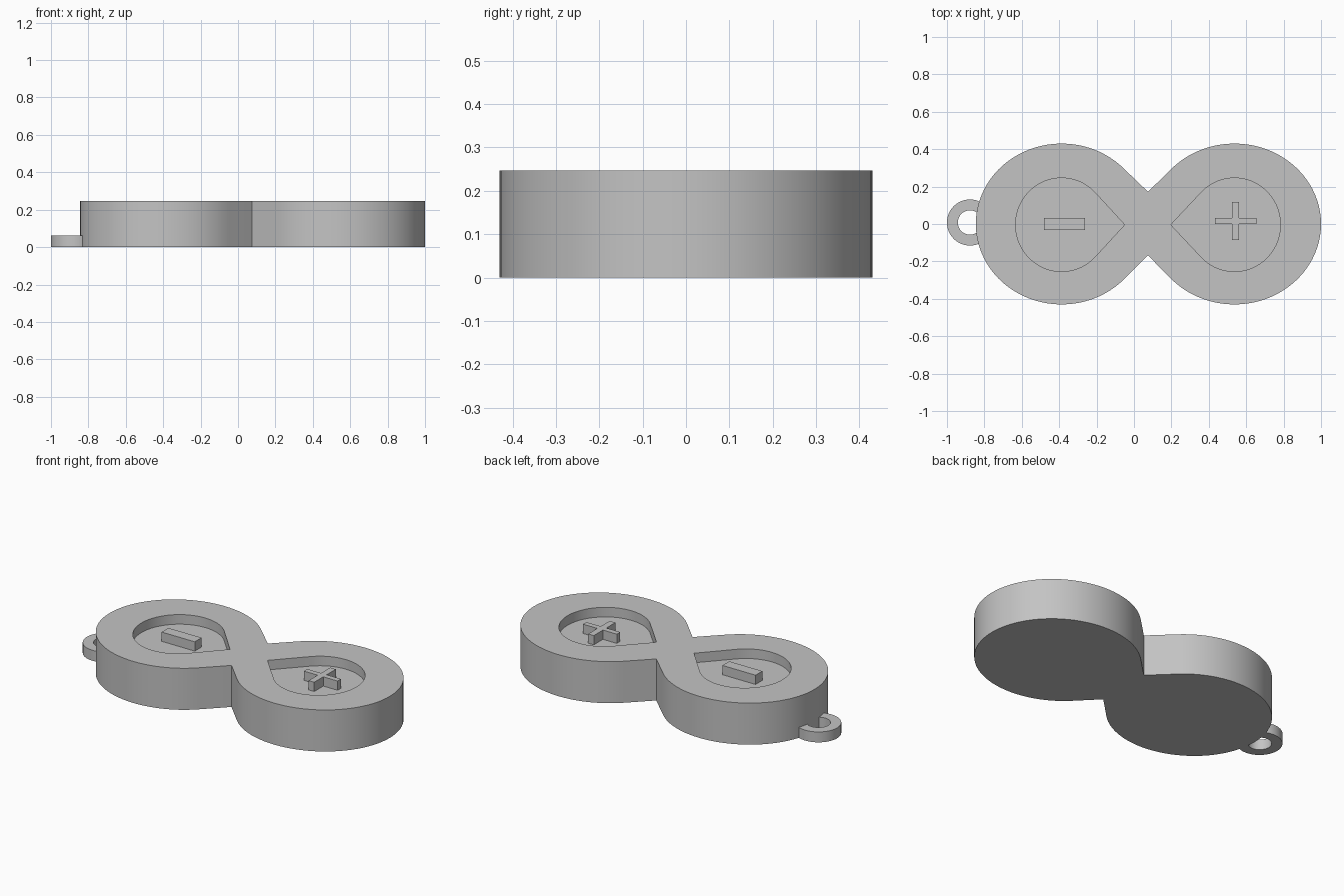
import bpy, bmesh
from math import sin, cos, radians

cube = bpy.data.objects.get("Cube")
if cube:
    bpy.data.objects.remove(cube, do_unlink=True)

grey = bpy.data.materials.new("plain grey")
grey.use_nodes = True
grey.diffuse_color = (0.55, 0.55, 0.55, 1)
grey.node_tree.nodes["Principled BSDF"].inputs["Base Color"].default_value = (0.55, 0.55, 0.55, 1)

HEIGHT, FLOOR = 0.247, 0.19
LEFT_X, RIGHT_X = -0.387, 0.537


def arc(cx, cy, rx, ry, start, end, steps=64):
    angles = [radians(start + (end - start) * i / steps) for i in range(steps + 1)]
    return [(cx + rx * cos(a), cy + ry * sin(a)) for a in angles]


def prism(name, outline, z0, z1):
    """Extrude a flat outline between two heights."""
    bm = bmesh.new()
    face = bm.faces.new([bm.verts.new((x, y, z0)) for x, y in outline])
    top = bmesh.ops.extrude_face_region(bm, geom=[face])["geom"]
    bmesh.ops.translate(bm, vec=(0, 0, z1 - z0),
                        verts=[g for g in top if isinstance(g, bmesh.types.BMVert)])
    bmesh.ops.recalc_face_normals(bm, faces=bm.faces)
    mesh = bpy.data.meshes.new(name)
    bm.to_mesh(mesh)
    bm.free()
    mesh.materials.append(grey)
    obj = bpy.data.objects.new(name, mesh)
    bpy.context.collection.objects.link(obj)
    return obj


def activate(obj):
    bpy.ops.object.select_all(action="DESELECT")
    obj.select_set(True)
    bpy.context.view_layer.objects.active = obj


# Figure-eight body: two rounds joined by straight flanks at a pinched neck
body = prism("body",
             arc(LEFT_X, 0, 0.459, 0.43, 43, 317) + [(0.075, -0.168)]
             + arc(RIGHT_X, 0, 0.463, 0.43, -137, 137) + [(0.075, 0.172)],
             0, HEIGHT)

# Teardrop pockets pointing at the neck
pockets = [
    prism("left_pocket_cutter",
          arc(LEFT_X, -0.004, 0.246, 0.25, 43, 317) + [(-0.05, -0.004)], FLOOR, 0.4),
    prism("right_pocket_cutter",
          arc(RIGHT_X, -0.004, 0.246, 0.25, -137, 137) + [(0.197, -0.004)], FLOOR, 0.4),
]
for cutter in pockets:
    cutter.hide_render = True
    activate(body)
    cut = body.modifiers.new("pocket", "BOOLEAN")
    cut.operation, cut.solver, cut.object = "DIFFERENCE", "EXACT", cutter
    bpy.ops.object.modifier_apply(modifier=cut.name)
    bpy.data.objects.remove(cutter, do_unlink=True)

# Raised minus and plus signs
x0, x1, y0, y1 = -0.48, -0.262, -0.032, 0.032
prism("minus_sign", [(x0, y0), (x1, y0), (x1, y1), (x0, y1)], FLOOR - 0.01, HEIGHT - 0.002)

xa, xb, xc, xd = 0.433, 0.524, 0.561, 0.655
ya, yb, yc, yd = -0.085, 0.0, 0.032, 0.118
prism("plus_sign",
      [(xb, ya), (xc, ya), (xc, yb), (xd, yb), (xd, yc), (xc, yc),
       (xc, yd), (xb, yd), (xb, yc), (xa, yc), (xa, yb), (xb, yb)],
      FLOOR - 0.01, HEIGHT - 0.002)

# Key loop, running into the side of the body
loop = prism("key_loop",
             arc(-0.877, 0.008, 0.123, 0.123, 50, 310)
             + arc(-0.877, 0.008, 0.065, 0.065, 310, 50), 0, 0.062)

for obj in (body, loop):
    activate(obj)
    bpy.ops.object.shade_smooth_by_angle(angle=radians(30))
